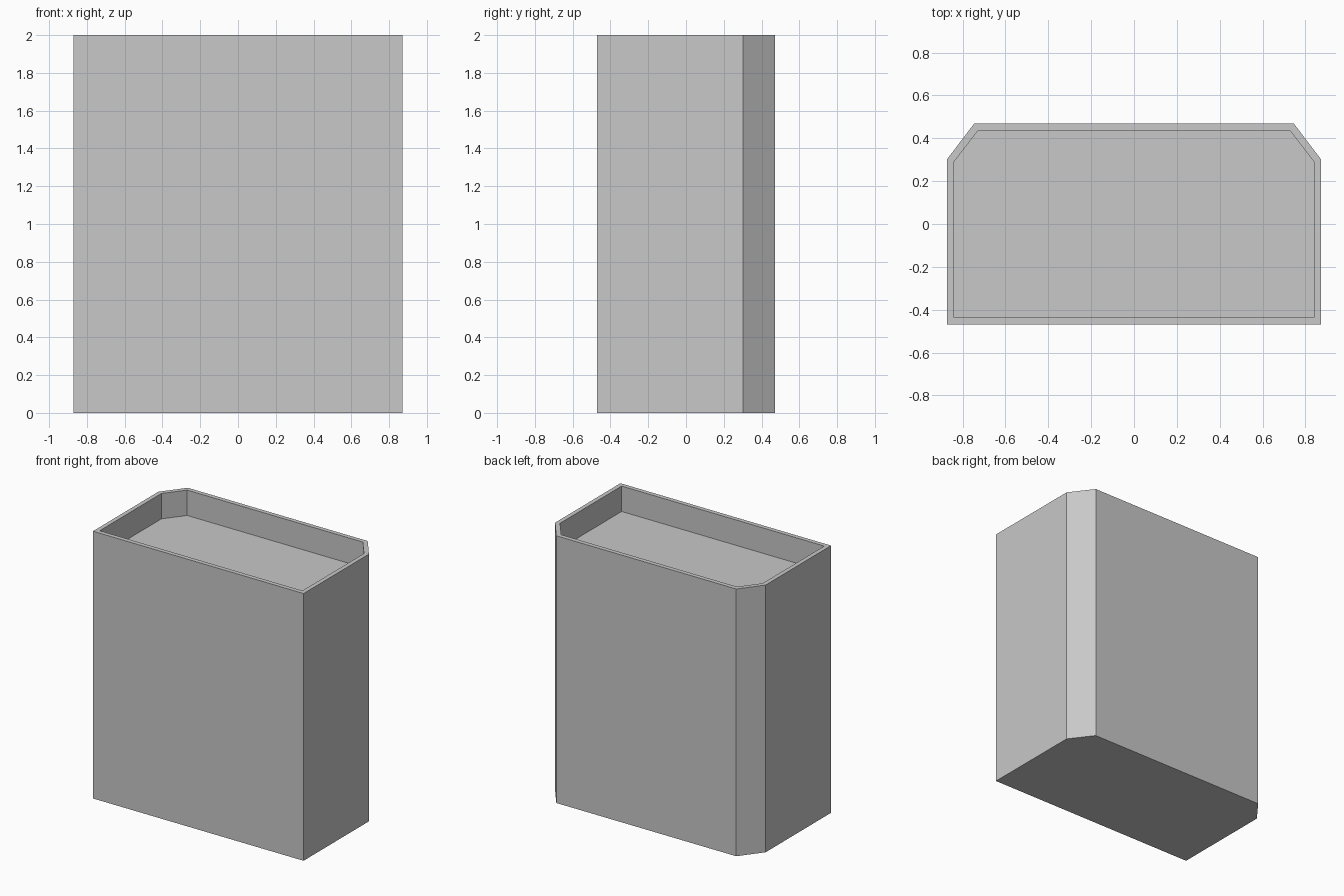
import bpy
import bmesh

cube = bpy.data.objects.get("Cube")
if cube:
    bpy.data.objects.remove(cube, do_unlink=True)

HEIGHT = 2.0
RECESS = 0.19

# Plain grey for the whole body
grey = bpy.data.materials.new("plain_grey")
grey.use_nodes = True
colour = (0.58, 0.58, 0.58, 1)
grey.diffuse_color = colour
grey.node_tree.nodes["Principled BSDF"].inputs["Base Color"].default_value = colour


def outline(half):
    """Mirror a half outline, listed front to back, into a full loop."""
    return half + [(-x, y) for x, y in reversed(half)]


def ring(bm, points, z):
    return [bm.verts.new((x, y, z)) for x, y in points]


def bridge(bm, low, high):
    for i in range(len(low)):
        j = (i + 1) % len(low)
        bm.faces.new((low[i], low[j], high[j], high[i]))


# Box footprint with both back corners cut off, and the inside of its rim
outer = outline([(0.872, -0.47), (0.872, 0.303), (0.745, 0.47)])
inner = outline([(0.839, -0.437), (0.839, 0.292), (0.727, 0.437)])

# Container: outer walls, thin flat rim, shallow recess with a flat floor
bm = bmesh.new()
rings = [
    ring(bm, outer, 0),
    ring(bm, outer, HEIGHT),
    ring(bm, inner, HEIGHT),
    ring(bm, inner, HEIGHT - RECESS),
]
for low, high in zip(rings, rings[1:]):
    bridge(bm, low, high)
bm.faces.new(reversed(rings[0]))
bm.faces.new(rings[-1])
bmesh.ops.recalc_face_normals(bm, faces=bm.faces)

mesh = bpy.data.meshes.new("container_body")
bm.to_mesh(mesh)
bm.free()
mesh.materials.append(grey)
body = bpy.data.objects.new("container_body", mesh)
bpy.context.collection.objects.link(body)
